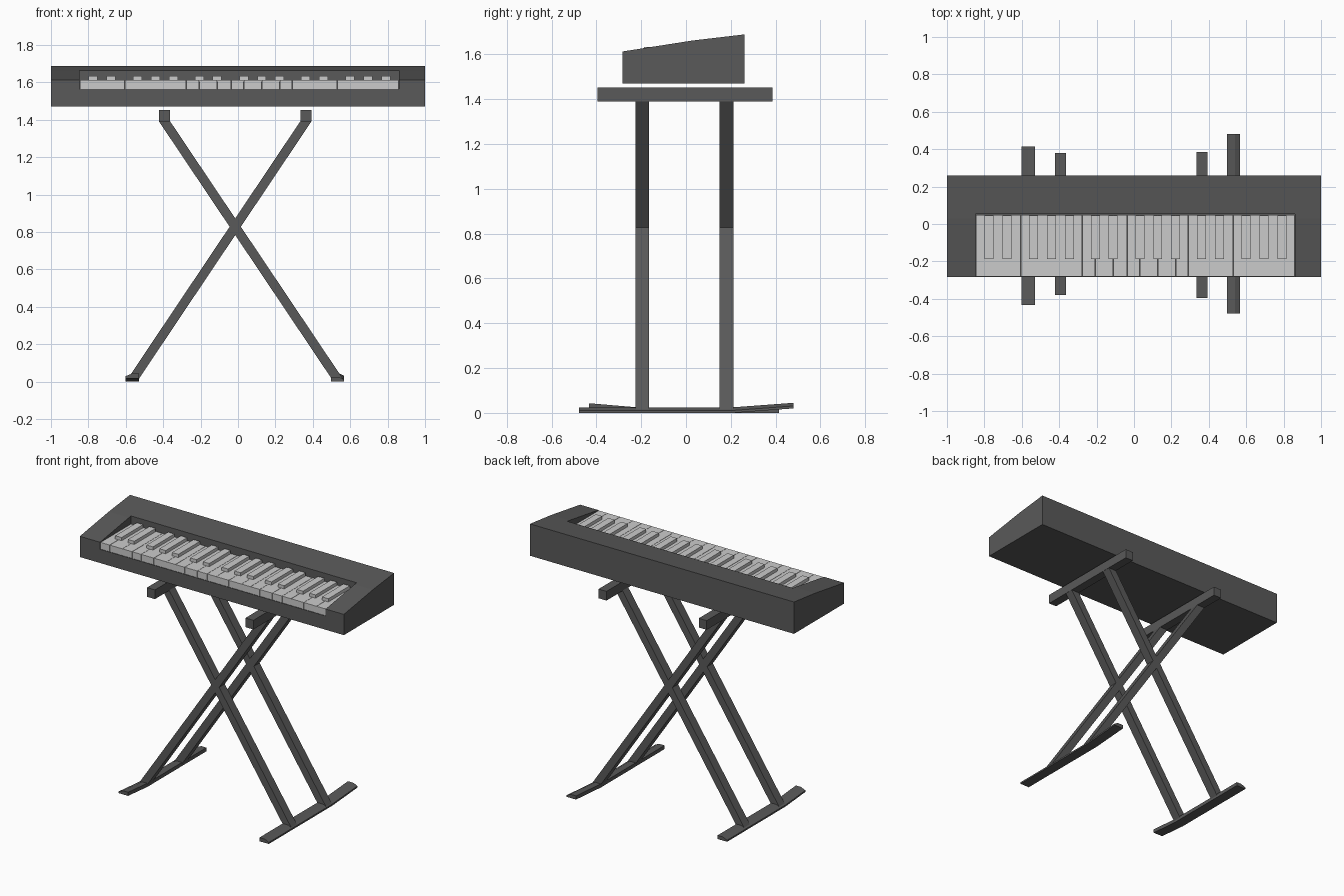
import bpy, bmesh

if "Cube" in bpy.data.objects:
    bpy.data.objects.remove(bpy.data.objects["Cube"])

dark = bpy.data.materials.new("dark_grey")
dark.diffuse_color = (0.1, 0.1, 0.1, 1)
dark.use_nodes = True
dark.node_tree.nodes["Principled BSDF"].inputs["Base Color"].default_value = dark.diffuse_color


def loft(name, rings, mat=None):
    """Closed flat-shaded solid through a list of matching rings."""
    bm = bmesh.new()
    vs = [[bm.verts.new(p) for p in r] for r in rings]
    n = len(rings[0])
    for a, b in zip(vs, vs[1:]):
        for i in range(n):
            j = (i + 1) % n
            bm.faces.new((a[i], a[j], b[j], b[i]))
    bm.faces.new(vs[0])
    bm.faces.new(vs[-1][::-1])
    bmesh.ops.recalc_face_normals(bm, faces=bm.faces[:])
    me = bpy.data.meshes.new(name)
    bm.to_mesh(me)
    bm.free()
    ob = bpy.data.objects.new(name, me)
    bpy.context.collection.objects.link(ob)
    if mat:
        me.materials.append(mat)
    return ob


def box(name, x0, x1, y0, y1, z0, z1, mat=None):
    return loft(name, [[(x0, y0, z), (x1, y0, z), (x1, y1, z), (x0, y1, z)]
                       for z in (z0, z1)], mat)


# Keyboard case: side profile extruded along x, with a key bed cut out
profile = [(-0.283, 1.471), (-0.283, 1.613), (0.03, 1.662), (0.26, 1.689), (0.26, 1.471)]
case = loft("keyboard_case", [[(x, y, z) for y, z in profile] for x in (-1, 1)], dark)
cutter = box("key_bed_cutter", -0.847, 0.862, -0.4, 0.053, 1.565, 1.8, dark)
cutter.hide_render = True
cutter.hide_set(True)
cut = case.modifiers.new("key_bed", 'BOOLEAN')
cut.operation = 'DIFFERENCE'
cut.solver = 'EXACT'
cut.object = cutter

# Keys: three octaves of white keys with raised keys centred on their joints
edges = [0, 0.07, 0.166, 0.24, 0.308, 0.404, 0.5, 0.568]
for octave in range(3):
    start = -0.845 + octave * 0.568
    for i, (a, b) in enumerate(zip(edges, edges[1:])):
        box("white_key", start + a + 0.001, start + b - 0.001,
            -0.281, 0.047, 1.566, 1.612)
        if i in (0, 1, 3, 4, 5):
            c = start + b
            box("raised_key", c - 0.024, c + 0.024, -0.187, 0.045, 1.6, 1.634)

# Support rails under the case
box("left_rail", -0.423, -0.363, -0.38, 0.38, 1.39, 1.453, dark)
box("right_rail", 0.333, 0.393, -0.395, 0.385, 1.39, 1.453, dark)

# Crossed legs, one pair at the front and one at the back
for side, y0, y1 in (("front", -0.226, -0.165), ("back", 0.15, 0.212)):
    for label, top, bottom in (("a", -0.393, 0.533), ("b", 0.363, -0.562)):
        h = 0.03
        loft(f"{side}_leg_{label}",
             [[(x - h, y0, z), (x + h, y0, z), (x + h, y1, z), (x - h, y1, z)]
              for x, z in ((bottom, 0.012), (top, 1.392))], dark)


# Feet: bevelled bars with one end bent up
def foot(name, inner, outer, ridge, stations):
    section = [(inner, 0), (inner, 0.025), (ridge, 0.025), (outer, 0.011), (outer, 0)]
    loft(name, [[(x, y, z + lift) for x, z in section] for y, lift in stations], dark)


foot("left_foot", -0.53, -0.602, -0.568,
     [(-0.432, 0.018), (-0.22, 0), (0.415, 0)])
foot("right_foot", 0.497, 0.568, 0.54,
     [(-0.478, 0), (0.21, 0), (0.48, 0.02)])
